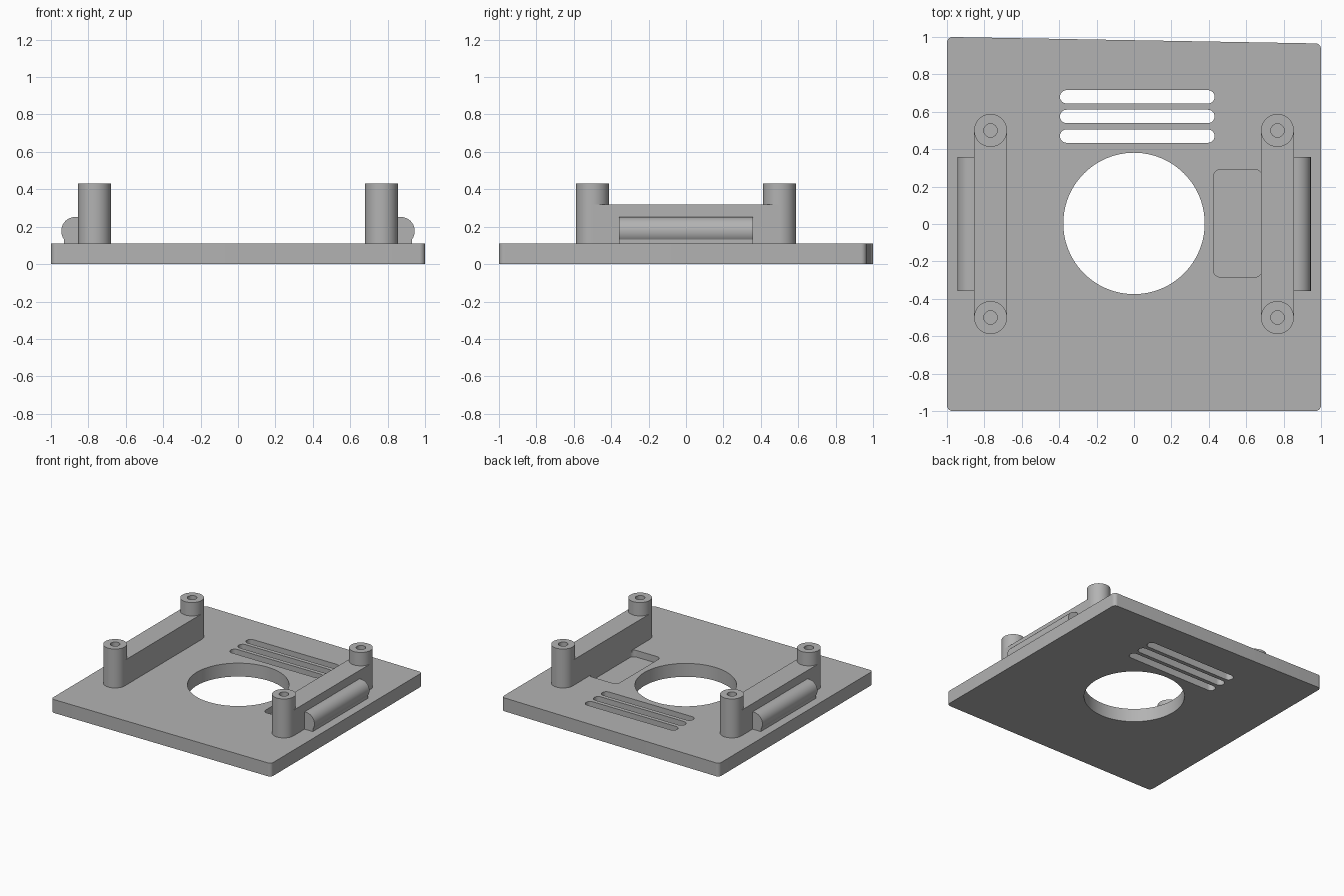
import bpy, bmesh, math
from mathutils import Vector, Matrix

cube = bpy.data.objects.get("Cube")
if cube:
    bpy.data.objects.remove(cube, do_unlink=True)

grey = bpy.data.materials.new("mid_grey")
grey.use_nodes = True
COLOUR = (0.45, 0.45, 0.45, 1)
grey.diffuse_color = COLOUR
grey.node_tree.nodes["Principled BSDF"].inputs["Base Color"].default_value = COLOUR

PLATE_TOP = 0.11
RAIL_TOP = 0.32
POST_TOP = 0.43
RAIL_X, POST_Y, POST_R = 0.767, 0.5, 0.088
EMBED = 0.02


def arc(cx, cy, r, start, end, steps):
    """Points on an arc, angles in degrees."""
    angles = [math.radians(start + (end - start) * i / steps) for i in range(steps + 1)]
    return [(cx + r * math.cos(a), cy + r * math.sin(a)) for a in angles]


def circle(cx, cy, r, steps=64):
    return arc(cx, cy, r, 0, 360, steps)[:-1]


def rounded(corners, r, steps=8):
    """Round every corner of an anticlockwise, nearly rectangular outline."""
    out = []
    for i, corner in enumerate(corners):
        p = Vector(corner)
        to_prev = (Vector(corners[i - 1]) - p).normalized()
        to_next = (Vector(corners[(i + 1) % len(corners)]) - p).normalized()
        half = to_prev.angle(to_next) / 2
        c = p + (to_prev + to_next).normalized() * (r / math.sin(half))
        turn = 180 - math.degrees(half) * 2
        start = math.degrees(math.atan2(-to_prev.y, -to_prev.x)) - 90
        out += arc(c.x, c.y, r, start, start + turn, steps)
    return out


def box_outline(x0, x1, y0, y1):
    return [(x0, y0), (x1, y0), (x1, y1), (x0, y1)]


def prism(name, outline, z0, z1, matrix=None):
    """Extrude a flat outline upward, optionally reoriented by a matrix."""
    bm = bmesh.new()
    face = bm.faces.new([bm.verts.new((x, y, z0)) for x, y in outline])
    top = bmesh.ops.extrude_face_region(bm, geom=[face])["geom"]
    bmesh.ops.translate(bm, vec=(0, 0, z1 - z0),
                        verts=[v for v in top if isinstance(v, bmesh.types.BMVert)])
    if matrix:
        bm.transform(matrix)
    bmesh.ops.recalc_face_normals(bm, faces=bm.faces)
    mesh = bpy.data.meshes.new(name)
    bm.to_mesh(mesh)
    bm.free()
    mesh.materials.append(grey)
    obj = bpy.data.objects.new(name, mesh)
    bpy.context.collection.objects.link(obj)
    return obj


def cut(obj, cutters):
    """Subtract the cutters, then discard them."""
    for cutter in cutters:
        cutter.hide_render = True
        mod = obj.modifiers.new("cut", 'BOOLEAN')
        mod.operation, mod.solver, mod.object = 'DIFFERENCE', 'EXACT', cutter
    depsgraph = bpy.context.evaluated_depsgraph_get()
    result = bpy.data.meshes.new_from_object(obj.evaluated_get(depsgraph))
    obj.modifiers.clear()
    obj.data = result
    for cutter in cutters:
        bpy.data.objects.remove(cutter, do_unlink=True)
    return obj


# Base plate with a slightly slanted back edge
base = prism("base_plate", rounded([(-1, -1), (1, -1), (1, 0.965), (-1, 1)], 0.03), 0, PLATE_TOP)

# Central opening, three vent slots and a shallow pocket
cutters = [prism("opening_cutter", circle(0, 0.003, 0.378, 96), -0.1, 0.3)]
for y in (0.47, 0.575, 0.68):
    slot = arc(0.395, y, 0.036, -90, 90, 12) + arc(-0.36, y, 0.036, 90, 270, 12)
    cutters.append(prism("slot_cutter", slot, -0.1, 0.3))
pocket = rounded(box_outline(0.425, 0.684, -0.283, 0.29), 0.035)
cutters.append(prism("pocket_cutter", pocket, PLATE_TOP - 0.055, 0.3))
cut(base, cutters)
parts = [base]

# Side grip profile: round bead on a straight foot, drawn in x and z
bead = [(0.84, PLATE_TOP - EMBED), (0.93, PLATE_TOP - EMBED)]
bead += arc(0.87, 0.177, 0.075, -37, 90, 24) + [(0.84, 0.252)]
upright = Matrix.Rotation(math.radians(90), 4, 'X')

for side, label in ((1, "left"), (-1, "right")):
    x = side * RAIL_X

    def bore(y):
        return prism("bore_cutter", circle(x, y, 0.036, 32), 0.2, 0.6)

    # Rail joining the two posts
    rail = prism(label + "_rail", box_outline(x - POST_R, x + POST_R, -POST_Y, POST_Y),
                 PLATE_TOP - EMBED, RAIL_TOP)
    parts.append(cut(rail, [bore(-POST_Y), bore(POST_Y)]))

    # Screw posts with blind bores
    for y, end in ((-POST_Y, "front"), (POST_Y, "back")):
        post = prism(f"{label}_{end}_post", circle(x, y, POST_R), PLATE_TOP - EMBED, POST_TOP)
        parts.append(cut(post, [bore(y)]))

    # Side grip along the outer face of the rail
    parts.append(prism(label + "_grip", [(side * px, pz) for px, pz in bead],
                       -0.357, 0.357, upright))

# Smooth round walls while keeping edges crisp
bpy.ops.object.select_all(action='DESELECT')
for part in parts:
    part.select_set(True)
bpy.context.view_layer.objects.active = base
bpy.ops.object.shade_smooth_by_angle(angle=math.radians(30))
